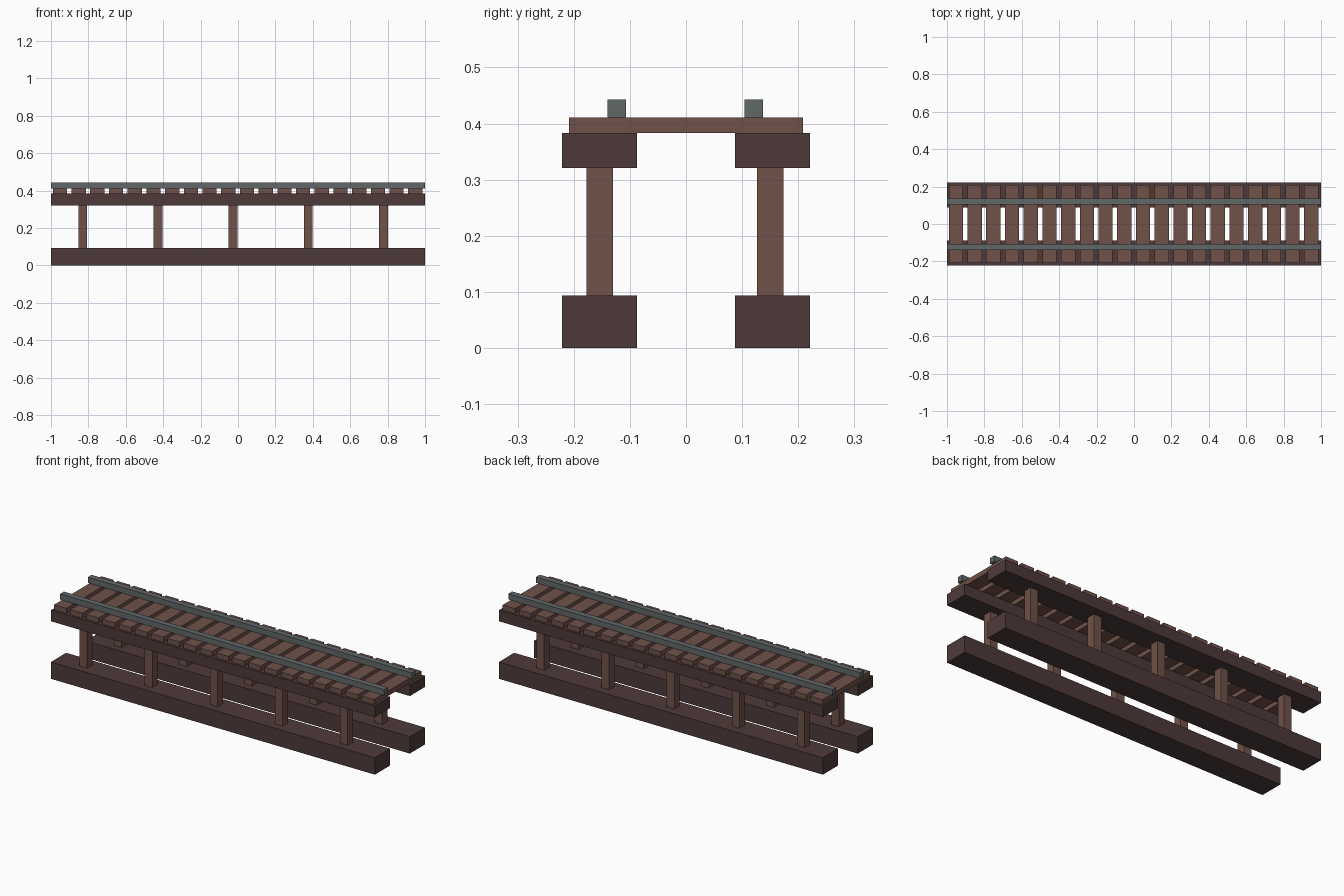
import bpy

cube = bpy.data.objects.get("Cube")
if cube:
    bpy.data.objects.remove(cube, do_unlink=True)


def material(name, rgb):
    mat = bpy.data.materials.new(name)
    mat.use_nodes = True
    colour = (*rgb, 1)
    mat.diffuse_color = colour
    bsdf = next(n for n in mat.node_tree.nodes if n.type == "BSDF_PRINCIPLED")
    bsdf.inputs["Base Color"].default_value = colour
    return mat


dark_wood = material("dark_wood", (0.076, 0.042, 0.042))
brown_wood = material("brown_wood", (0.162, 0.084, 0.067))
steel = material("steel_grey", (0.119, 0.136, 0.141))


def box(name, x, y, z, mat):
    """Box spanning the (min, max) pairs x, y and z."""
    spans = (x, y, z)
    bpy.ops.mesh.primitive_cube_add(size=1, location=[sum(s) / 2 for s in spans])
    obj = bpy.context.object
    obj.name = name
    obj.scale = [s[1] - s[0] for s in spans]
    bpy.ops.object.transform_apply(location=False, rotation=False, scale=True)
    obj.data.materials.append(mat)
    return obj


def around(centre, width):
    return centre - width / 2, centre + width / 2


# Heights where the stacked parts meet
BASE_TOP, GIRDER_BOTTOM, GIRDER_TOP, TIE_TOP, RAIL_TOP = 0.094, 0.321, 0.383, 0.411, 0.443
LENGTH = (-1, 1)

# Two matching sides: footing beam, girder, rail and five posts
for side, beam_y, post_y, rail_y in (("right", -0.154, -0.154, -0.123),
                                     ("left", 0.154, 0.150, 0.121)):
    beam = around(beam_y, 0.134)
    box(f"footing_beam_{side}", LENGTH, beam, (0, BASE_TOP), dark_wood)
    box(f"girder_{side}", LENGTH, beam, (GIRDER_BOTTOM, GIRDER_TOP), dark_wood)
    box(f"rail_{side}", LENGTH, around(rail_y, 0.033), (TIE_TOP, RAIL_TOP), steel)
    for i in range(5):
        box(f"post_{side}_{i + 1}", around(-0.83 + 0.402 * i, 0.047),
            around(post_y, 0.047), (BASE_TOP, GIRDER_BOTTOM), brown_wood)

# Cross ties under the rails
for i in range(20):
    box(f"cross_tie_{i + 1}", around(-0.952 + 0.1 * i, 0.076),
        around(0, 0.417), (GIRDER_TOP, TIE_TOP), brown_wood)
